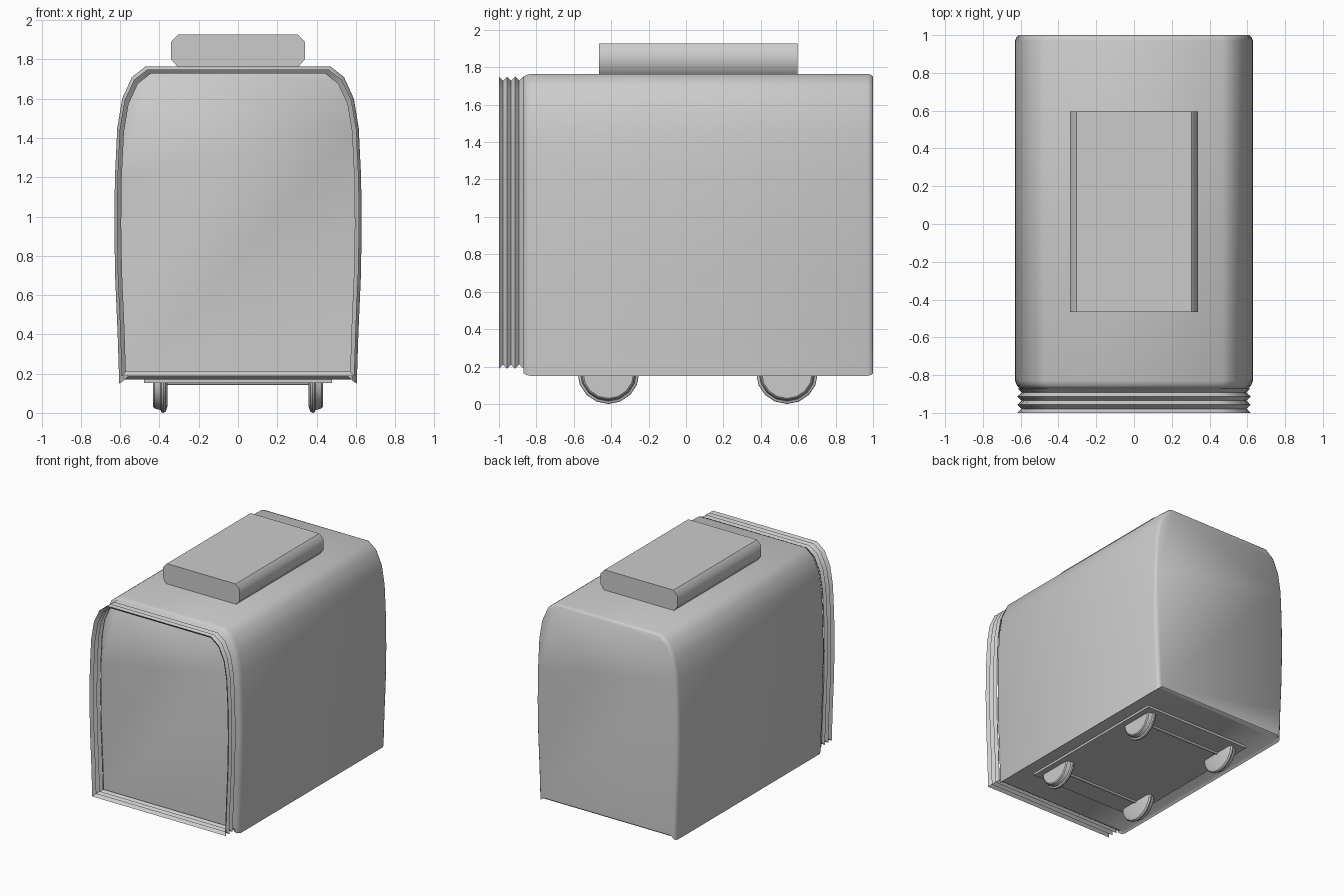
import bpy, bmesh, math

cube = bpy.data.objects.get("Cube")
if cube:
    bpy.data.objects.remove(cube, do_unlink=True)

grey = bpy.data.materials.new("plain grey")
grey.use_nodes = True
colour = (0.6, 0.6, 0.6, 1)
grey.diffuse_color = colour
grey.node_tree.nodes["Principled BSDF"].inputs["Base Color"].default_value = colour


def finish(name, bm, angle=45):
    bmesh.ops.recalc_face_normals(bm, faces=bm.faces)
    mesh = bpy.data.meshes.new(name)
    bm.to_mesh(mesh)
    bm.free()
    mesh.materials.append(grey)
    obj = bpy.data.objects.new(name, mesh)
    bpy.context.collection.objects.link(obj)
    bpy.ops.object.select_all(action='DESELECT')
    obj.select_set(True)
    bpy.context.view_layer.objects.active = obj
    bpy.ops.object.shade_smooth_by_angle(angle=math.radians(angle))
    return obj


def loft(name, rings, capped=True, angle=45):
    """Join closed rings of 3D points, optionally capping both ends."""
    bm = bmesh.new()
    loops = [[bm.verts.new(p) for p in ring] for ring in rings]
    n = len(loops[0])
    for a, b in zip(loops, loops[1:]):
        for i in range(n):
            j = (i + 1) % n
            bm.faces.new((a[i], a[j], b[j], b[i]))
    if capped:
        bm.faces.new(loops[0])
        bm.faces.new(loops[-1])
    return finish(name, bm, angle)


def mirrored(half):
    return half + [(-x, z) for x, z in reversed(half)]


# Rounded carriage section, from the floor up to the roof
WALL = [(0.605, 0.15), (0.613, 0.4), (0.626, 0.7), (0.63, 0.95), (0.627, 1.2),
        (0.615, 1.45), (0.59, 1.6), (0.54, 1.71), (0.47, 1.765)]
LIP = [(0.585, 0.17)]
LOW, HIGH, WIDE = 0.15, 1.765, 0.63


def section(y, width, low, high, half):
    fit = (high - low) / (HIGH - LOW)
    return [(x * width / WIDE, y, low + (z - LOW) * fit) for x, z in mirrored(half)]


# Main carriage shell with softened ends
loft("carriage_body", [
    section(-0.87, 0.605, 0.165, 1.745, LIP + WALL),
    section(-0.855, 0.62, 0.155, 1.758, LIP + WALL),
    section(-0.83, WIDE, LOW, HIGH, LIP + WALL),
    section(0.97, WIDE, LOW, HIGH, LIP + WALL),
    section(0.99, 0.622, 0.155, 1.76, LIP + WALL),
    section(1.0, 0.61, 0.165, 1.75, LIP + WALL)])

# Open pleated gangway at the front
pleats = []
for i in range(7):
    y = -1.0 + i * 0.13 / 6
    fold = (i % 2) * 0.022
    pleats.append(section(y, 0.617 - fold, 0.188 + fold, 1.75 - fold, WALL))
loft("gangway_bellows", pleats, capped=False)

# Roof unit with chamfered long edges
ROOF = mirrored([(0.305, 1.76), (0.34, 1.8), (0.34, 1.89), (0.305, 1.927)])
loft("roof_unit", [[(x, y, z) for x, z in ROOF] for y in (-0.465, 0.595)])

# Shallow plate under the floor
PLATE = mirrored([(0.48, 0.152), (0.48, 0.18)])
loft("floor_plate", [[(x, y, z) for x, z in PLATE] for y in (-0.6, 0.74)])


def disc(x, radius, y, z, sides):
    return [(x, y + radius * math.sin(math.tau * k / sides),
             z - radius * math.cos(math.tau * k / sides)) for k in range(sides)]


# Flanged wheels and axles
WHEEL = [(0.36, 0.135), (0.368, 0.158), (0.38, 0.165), (0.39, 0.163),
         (0.395, 0.15), (0.425, 0.143), (0.432, 0.135)]
for end, y in (("front", -0.415), ("rear", 0.54)):
    for side, s in (("left", 1), ("right", -1)):
        loft(f"{end}_{side}_wheel",
             [disc(s * x, r, y, 0.165, 16) for x, r in WHEEL], angle=35)
    loft(f"{end}_axle", [disc(x, 0.014, y, 0.155, 10) for x in (-0.37, 0.37)])
